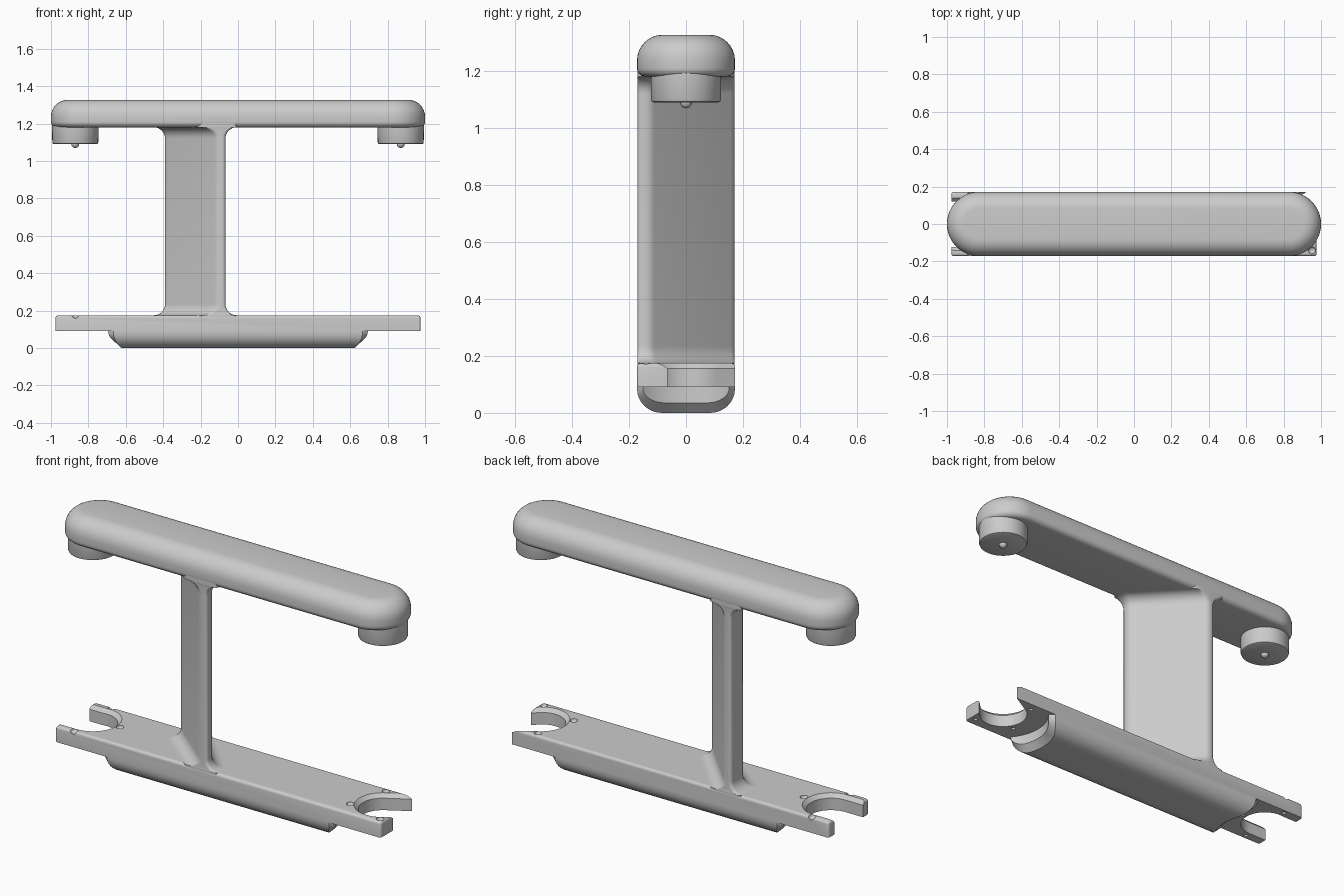
import bpy
import bmesh
from math import sin, cos, pi, radians, sqrt
from mathutils import Vector, Matrix

if "Cube" in bpy.data.objects:
    bpy.data.objects.remove(bpy.data.objects["Cube"], do_unlink=True)

HALF = 0.172  # half width shared by beam, post, plate and keel

grey = bpy.data.materials.new("light_grey")
grey.use_nodes = True
grey.diffuse_color = (0.6, 0.6, 0.6, 1)
grey.node_tree.nodes["Principled BSDF"].inputs["Base Color"].default_value = (0.6, 0.6, 0.6, 1)


def finish(name, bm):
    bmesh.ops.recalc_face_normals(bm, faces=bm.faces)
    mesh = bpy.data.meshes.new(name)
    bm.to_mesh(mesh)
    bm.free()
    ob = bpy.data.objects.new(name, mesh)
    bpy.context.collection.objects.link(ob)
    mesh.materials.append(grey)
    return ob


def loft(name, rings, strip_caps=False):
    """Closed solid skinned through rings of equal point count."""
    bm = bmesh.new()
    loops = [[bm.verts.new(p) for p in ring] for ring in rings]
    n = len(loops[0])
    for a, b in zip(loops, loops[1:]):
        for i in range(n):
            j = (i + 1) % n
            bm.faces.new((a[i], a[j], b[j], b[i]))
    for cap in (loops[0], loops[-1]):
        if strip_caps:  # curved end: join each point to its partner across the ring
            for i in range(n // 2 - 1):
                bm.faces.new((cap[i], cap[i + 1], cap[n - 2 - i], cap[n - 1 - i]))
        else:
            bm.faces.new(cap)
    return finish(name, bm)


def ball(name, loc, r):
    bm = bmesh.new()
    bmesh.ops.create_uvsphere(bm, u_segments=16, v_segments=10, radius=r,
                              matrix=Matrix.Translation(loc))
    return finish(name, bm)


def circle(cx, r, z, n=64):
    return [(cx + r * cos(2 * pi * i / n), r * sin(2 * pi * i / n), z) for i in range(n)]


def select(ob):
    bpy.ops.object.select_all(action="DESELECT")
    ob.select_set(True)
    bpy.context.view_layer.objects.active = ob


def cut(ob, cutter):
    cutter.hide_render = True
    select(ob)
    mod = ob.modifiers.new("cut", "BOOLEAN")
    mod.operation = "DIFFERENCE"
    mod.solver = "EXACT"
    mod.object = cutter
    bpy.ops.object.modifier_apply(modifier=mod.name)
    bpy.data.objects.remove(cutter, do_unlink=True)


def smooth(ob):
    select(ob)
    bpy.ops.object.shade_smooth_by_angle(angle=radians(32))


# Upper beam: a stadium with a deep top round and a small lower round
def stadium(inset, z, n=24):
    r = HALF - inset
    ring = []
    for side, start in ((1, -pi / 2), (-1, pi / 2)):
        for i in range(n + 1):
            a = start + pi * i / n
            ring.append((side * (1 - HALF) + r * cos(a), r * sin(a), z))
    return ring


steps = [pi / 2 * i / 8 for i in range(9)]
rings = [stadium(0.03 * (1 - sin(a)), 1.18 + 0.03 * (1 - cos(a))) for a in steps]
rings += [stadium(0.09 * (1 - cos(a)), 1.237 + 0.09 * sin(a)) for a in steps]
smooth(loft("upper_beam", rings))

# Round feet with locating pins under the beam ends
foot_profile = [(0.114, 1.09), (0.12, 1.093), (0.123, 1.1), (0.124, 1.2)]
for side, label in ((1, "left"), (-1, "right")):
    smooth(loft(label + "_foot", [circle(side * 0.87, r, z) for r, z in foot_profile]))
    smooth(ball(label + "_pin", (side * 0.87, 0, 1.09), 0.021))


# Diagonal post: a slanted band trimmed square at its ends, flaring into fillets
def post_ring(f, z):
    w = HALF - 0.001
    corners = [(-0.16 - f, 0.065 - 0.45 * f), (0.12 - 1.5 * f, -w), (0.163 + f, -w),
               (0.163 + f, 0.4 * f - 0.125), (1.37 * f - 0.12, w), (-0.16 - f, w)]
    pts = [Vector(p) for p in corners]
    ring = []
    for i, p in enumerate(pts):
        a = p + (pts[i - 1] - p).normalized() * 0.018
        b = p + (pts[(i + 1) % 6] - p).normalized() * 0.018
        for k in range(5):
            t = k / 4
            q = a * (1 - t) ** 2 + p * 2 * t * (1 - t) + b * t * t
            ring.append((q.x - 0.23, q.y, z))
    return ring


R = 0.06
flare = [(R * (1 - sin(a)), R * (1 - cos(a))) for a in steps]
rings = [post_ring(R, 0.13)] + [post_ring(f, 0.175 + h) for f, h in flare]
rings += [post_ring(f, 1.18 - h) for f, h in reversed(flare)] + [post_ring(R, 1.21)]
smooth(loft("diagonal_post", rings))


# Lower plate with eased top edges and slightly rounded corners
def rect(inset, z, r=0.012):
    x, y = 0.976 - inset - r, HALF - inset - r
    ring = []
    for q, (sx, sy) in enumerate(((1, 1), (-1, 1), (-1, -1), (1, -1))):
        for k in range(5):
            a = pi / 2 * (q + k / 4)
            ring.append((sx * x + r * cos(a), sy * y + r * sin(a), z))
    return ring


rings = [rect(0, 0.09)]
rings += [rect(0.015 * (1 - cos(a)), 0.16 + 0.015 * sin(a)) for a in steps[::2]]
plate = loft("lower_plate", rings)


# Open sockets in the plate ends, chamfered at the top, with dimples around them
def socket_ring(cx, turn, r, lip, z, n=32):
    flat = [(r * cos(a), r * sin(a)) for a in (pi / 2 + pi * i / n for i in range(n + 1))]
    hook = r - lip
    flat += [(sqrt(r * r - hook * hook), -hook), (0.3, -hook), (0.3, r)]
    return [(cx + x * cos(turn) - y * sin(turn), x * sin(turn) + y * cos(turn), z)
            for x, y in flat]


for cx, turn, lip in ((0.87, radians(30), 0.013), (-0.87, pi, 0.002)):
    cut(plate, loft("socket_cutter", [socket_ring(cx, turn, r, lip, z) for r, z in
                                      ((0.122, 0.05), (0.122, 0.155), (0.147, 0.18))]))
    for quarter in (1, 2, 3):
        a = turn + quarter * pi / 2
        for reach, z, r in ((0.162, 0.177, 0.02), (0.15, 0.088, 0.012)):
            cut(plate, ball("dimple_cutter", (cx + reach * cos(a), reach * sin(a), z), r))
smooth(plate)


# Keel under the plate: rounded trough with chamfered ends scooped around the sockets
def keel_ring(side, t):
    arc = [(0.085 + (HALF - 0.085) * sin(a), 0.085 * (1 - cos(a))) for a in steps]
    low = [(-y, z) for y, z in reversed(arc)]
    low += [(0.085 * k / 4, 0) for k in range(-3, 4)] + arc
    low = [(y * (1 - 0.12 * t), 0.088 - (0.088 - z) * (1 - 0.4 * t)) for y, z in low]
    section = low + [(y, 0.092) for y, z in reversed(low)]
    reach = 0.232 + 0.035 * (1 - t)
    return [(side * (0.87 - sqrt(reach ** 2 - y * y)), y, z) for y, z in section]


smooth(loft("keel", [keel_ring(*end) for end in ((-1, 1), (-1, 0), (1, 0), (1, 1))],
            strip_caps=True))
